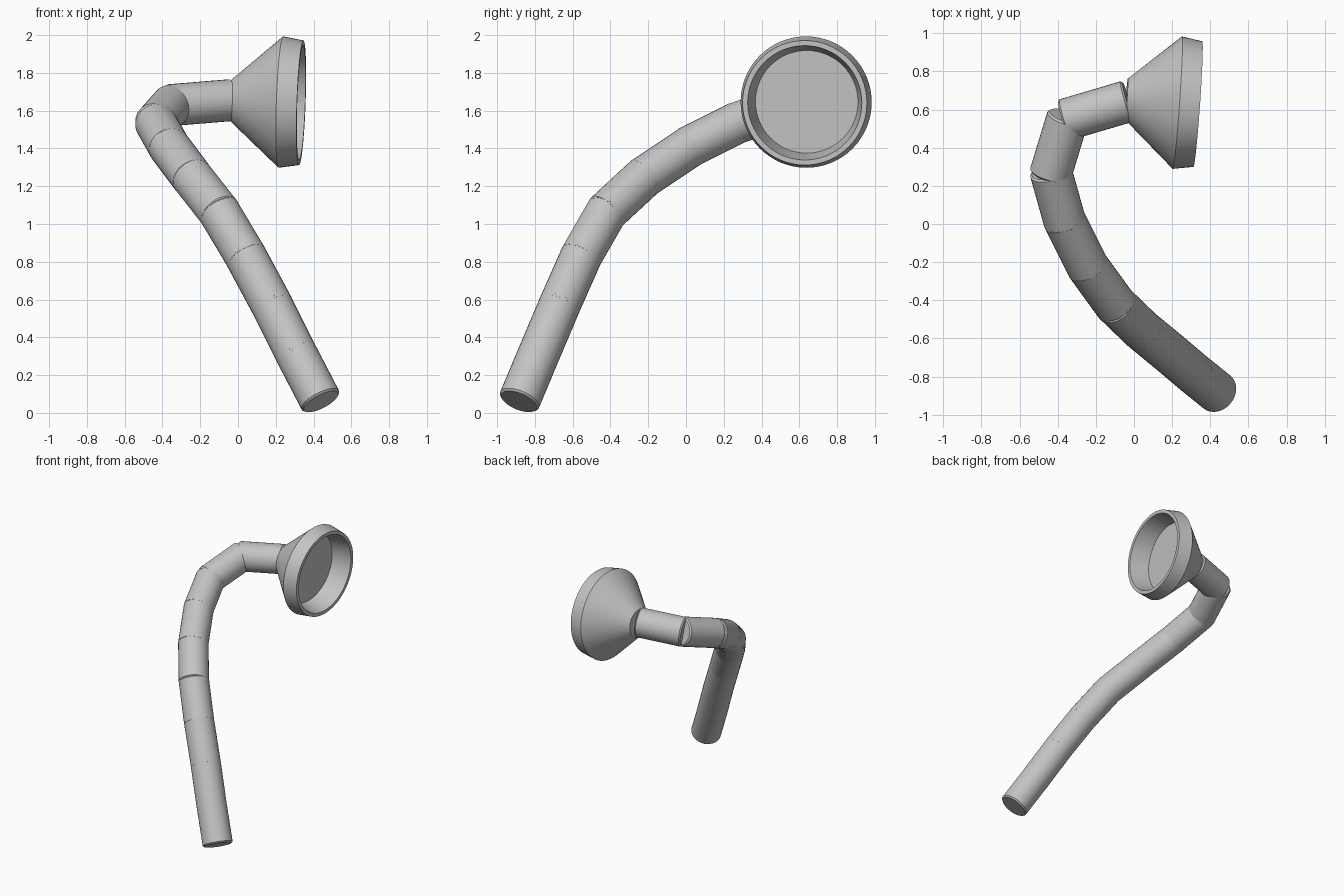
import bpy, bmesh, math
from mathutils import Vector

if "Cube" in bpy.data.objects:
    bpy.data.objects.remove(bpy.data.objects["Cube"])

grey = bpy.data.materials.new("plain_grey")
grey.diffuse_color = (0.55, 0.55, 0.55, 1)
grey.use_nodes = True
grey.node_tree.nodes["Principled BSDF"].inputs["Base Color"].default_value = grey.diffuse_color


def lathe(name, origin, axis, profile, sides):
    """Spin (radius, distance) points about an axis; zero radius closes an end."""
    rot = Vector(axis).normalized().to_track_quat('Z', 'Y')
    bm = bmesh.new()
    rings = []
    for r, d in profile:
        count = sides if r > 0 else 1
        ring = []
        for i in range(count):
            a = 2 * math.pi * i / sides
            p = Vector((r * math.cos(a), r * math.sin(a), d))
            ring.append(bm.verts.new(Vector(origin) + rot @ p))
        rings.append(ring)
    for a, b in zip(rings, rings[1:]):
        for i in range(sides):
            j = (i + 1) % sides
            if len(a) == 1:
                bm.faces.new((a[0], b[j], b[i]))
            elif len(b) == 1:
                bm.faces.new((a[i], a[j], b[0]))
            else:
                bm.faces.new((a[i], a[j], b[j], b[i]))
    bmesh.ops.recalc_face_normals(bm, faces=bm.faces)
    mesh = bpy.data.meshes.new(name)
    bm.to_mesh(mesh)
    bm.free()
    mesh.materials.append(grey)
    obj = bpy.data.objects.new(name, mesh)
    bpy.context.collection.objects.link(obj)
    bpy.ops.object.select_all(action='DESELECT')
    obj.select_set(True)
    bpy.context.view_layer.objects.active = obj
    bpy.ops.object.shade_smooth_by_angle(angle=math.radians(30))
    return obj


# Joint centres of the bent hose, from the free end up to the head
joints = [Vector(p) for p in (
    (0.44, -0.885, 0.06), (0.31, -0.78, 0.31), (0.18, -0.67, 0.57),
    (0.04, -0.555, 0.83), (-0.10, -0.42, 1.065), (-0.245, -0.22, 1.25),
    (-0.365, 0.02, 1.41), (-0.435, 0.27, 1.535), (-0.35, 0.55, 1.63),
    (-0.045, 0.64, 1.655))]

# Straight hose segments with slightly chamfered ends, overlapping at joints
R, C = 0.111, 0.01
for i, (a, b) in enumerate(zip(joints, joints[1:])):
    axis = b - a
    start = 0 if i == 0 else -0.02
    end = axis.length + 0.015
    lathe(f"hose_segment_{i + 1}", a, axis,
          [(0, start), (R - C, start), (R, start + C),
           (R, end - C), (R - C, end), (0, end)], 32)

# Flared head: cone, tapered rim and recessed disc
lathe("flared_head", (-0.04, 0.655, 1.655), (1, -0.07, -0.035),
      [(0, 0), (0.108, 0), (0.348, 0.268), (0.330, 0.376), (0.303, 0.376),
       (0.272, 0.225), (0, 0.225)], 64)
